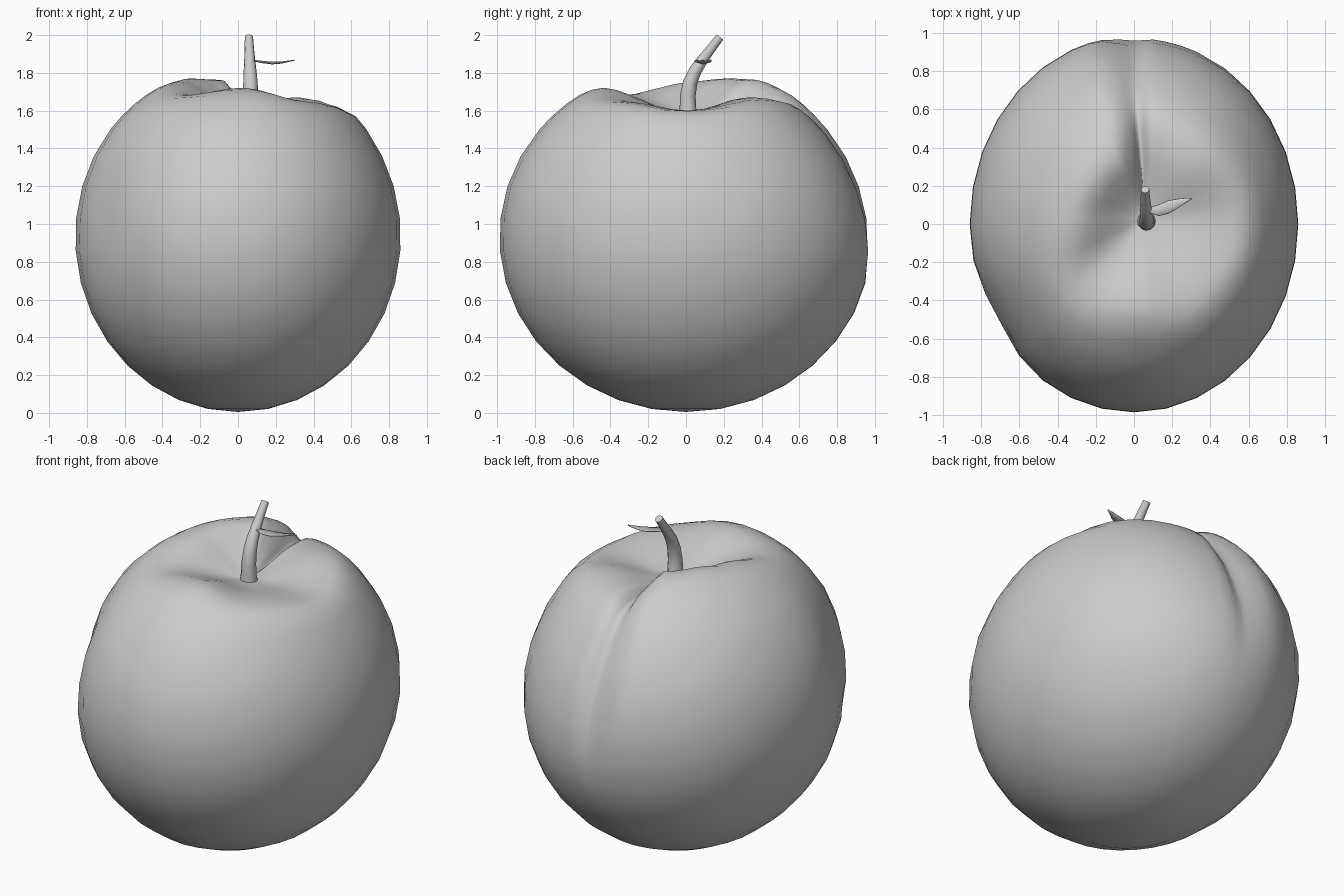
import bpy, math
from mathutils import Vector

if "Cube" in bpy.data.objects:
    bpy.data.objects.remove(bpy.data.objects["Cube"])


def make_object(name, verts, faces):
    mesh = bpy.data.meshes.new(name)
    mesh.from_pydata(verts, [], faces)
    mesh.shade_smooth()
    obj = bpy.data.objects.new(name, mesh)
    bpy.context.collection.objects.link(obj)
    return obj


def smooth(t):
    t = max(0.0, min(1.0, t))
    return t * t * (3 - 2 * t)


def soft_min(a, b, k=0.06):
    h = max(k - abs(a - b), 0) / k
    return min(a, b) - h * h * k / 4


def ring_faces(rows, seg):
    return [(r * seg + i, (r + 1) * seg + i, (r + 1) * seg + (i + 1) % seg, r * seg + (i + 1) % seg)
            for r in range(rows - 1) for i in range(seg)]


# Rim of the stem hollow: azimuth, height, radius
RIM = [(0, 1.60, .40), (45, 1.67, .42), (80, 1.65, .42), (89, 1.59, .40), (99, 1.70, .40),
       (113, 1.775, .38), (150, 1.79, .36), (180, 1.76, .36), (225, 1.68, .45),
       (270, 1.73, .50), (315, 1.65, .48), (360, 1.60, .40)]


def rim(az):
    for (a, h, r), (b, h2, r2) in zip(RIM, RIM[1:]):
        if a <= az <= b:
            t = smooth((az - a) / (b - a))
            return h + (h2 - h) * t, r + (r2 - r) * t


def body_point(t, az):
    a = math.radians(az)
    rho = math.sin(t)
    shift = (1 - smooth(rho / 0.9)) if t < math.pi / 2 else 0
    x, y = .862 * rho * math.cos(a), .988 * rho * math.sin(a)
    z = .93 + .925 * math.cos(t)
    # groove down the back, with the right lobe set slightly lower
    fade = smooth((z - .6) / .7) * smooth(rho / .4)
    d = az - 89
    width = 6 if d < 0 else 9
    cut = .085 * math.exp(-(d / width) ** 2)
    if d < 0:
        cut = max(cut, .045 * math.exp(-(d / 35) ** 2))
    cut *= fade
    # shallow dent on the front left
    cut += .055 * math.exp(-((az - 211) / 13) ** 2 - ((z - 1.1) / .35) ** 2)
    x, y, z = x * (1 - cut), y * (1 - cut), .93 + (z - .93) * (1 - cut)
    # hollow around the stem
    if t < math.pi / 2:
        h, r = rim(az)
        z = soft_min(z, 1.575 + (h - 1.575) * smooth(math.hypot(x, y) / r))
    return (x + .05 * shift, y + .03 * shift, z)


# Fruit body, with extra columns beside the groove
azimuths = sorted({i * 11.25 for i in range(32)} | {73, 83, 86, 89, 92, 95, 106})
steps = [.06, .12, .19, .26, .33, .4, .47, .54, .62, .7, .8] + [.9 + .187 * i for i in range(12)]
n = len(azimuths)
verts = [body_point(t, az) for t in steps for az in azimuths]
faces = ring_faces(len(steps), n)
top, bottom = len(verts), len(verts) + 1
verts += [(.05, .03, 1.575), (0, 0, 0.005)]
last = (len(steps) - 1) * n
for i in range(n):
    j = (i + 1) % n
    faces += [(top, i, j), (bottom, last + j, last + i)]
make_object("fruit_body", verts, faces)

# Curved, tapering stem
path = [(.065, .015, 1.56, .05), (.065, .01, 1.61, .044), (.066, .01, 1.68, .041),
        (.066, .022, 1.75, .038), (.064, .048, 1.81, .034), (.062, .088, 1.87, .029),
        (.06, .13, 1.925, .025), (.058, .18, 1.99, .022)]
pts = [Vector(p[:3]) for p in path]
sides, verts = 12, []
for i, p in enumerate(pts):
    tangent = (pts[min(i + 1, len(pts) - 1)] - pts[max(i - 1, 0)]).normalized()
    u = Vector((1, 0, 0))
    v = tangent.cross(u).normalized()
    for k in range(sides):
        a = 2 * math.pi * k / sides
        verts.append(p + path[i][3] * (u * math.cos(a) + v * math.sin(a)))
faces = [f[::-1] for f in ring_faces(len(pts), sides)]
faces += [tuple(range(sides))[::-1], tuple(range(len(verts) - sides, len(verts)))]
stem = make_object("stem", verts, faces)
bpy.context.view_layer.objects.active = stem
stem.select_set(True)
bpy.ops.object.shade_smooth_by_angle(angle=math.radians(45))

# Small folded leaf: x, lower y, upper y, z
stations = [(.075, .06, .085, 1.87), (.13, .043, .10, 1.864), (.18, .055, .122, 1.859),
            (.23, .085, .131, 1.86), (.27, .112, .135, 1.866), (.30, .130, .134, 1.87)]
verts = []
for x, lo, hi, z in stations:
    verts += [(x, lo, z), (x, (lo + hi) / 2, z - .15 * (hi - lo)), (x, hi, z)]
faces = [(3 * i + k, 3 * i + 3 + k, 3 * i + 4 + k, 3 * i + 1 + k)
         for i in range(len(stations) - 1) for k in range(2)]
leaf = make_object("leaf", verts, faces)
leaf.modifiers.new("thickness", 'SOLIDIFY').thickness = 0.004
